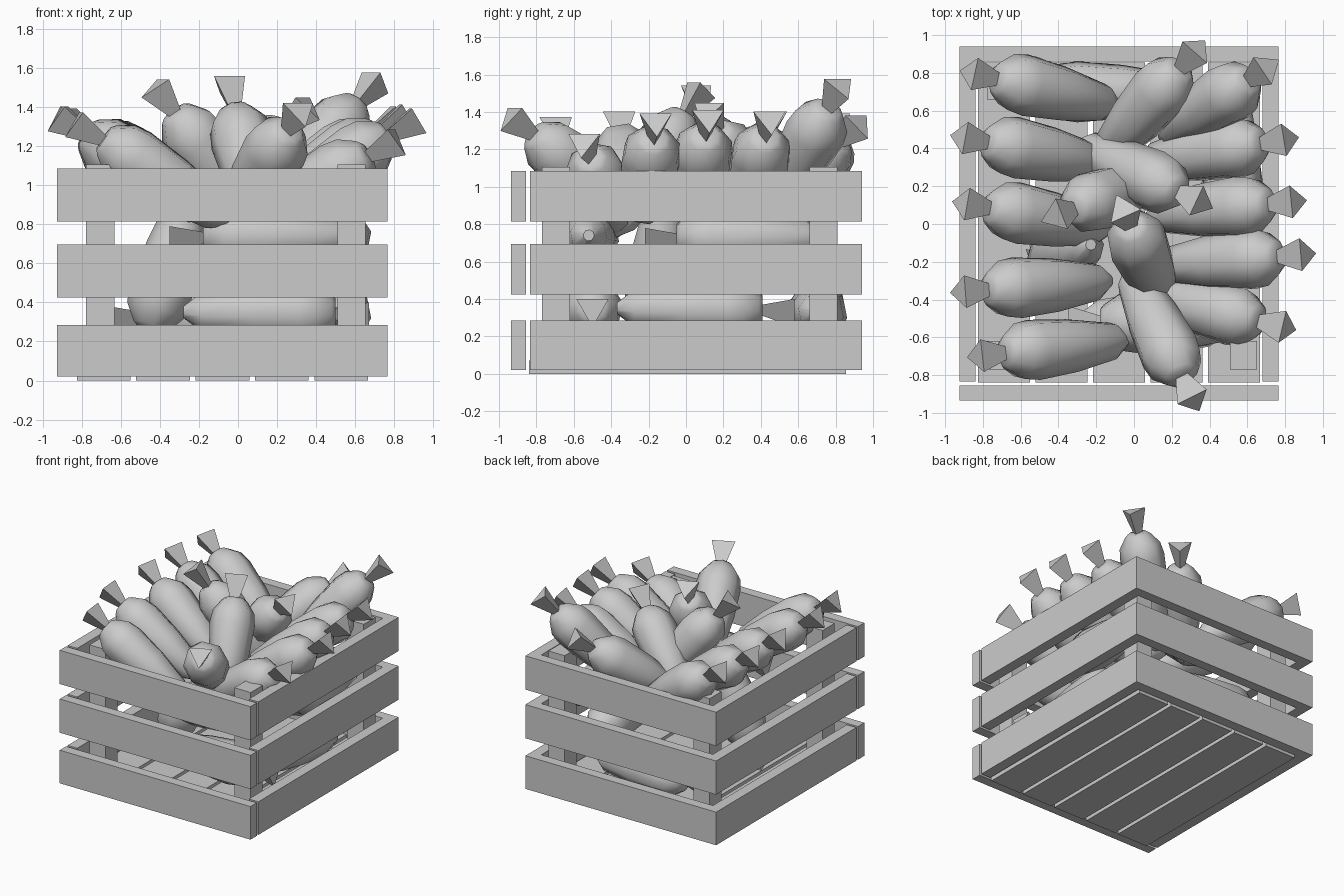
import bpy, bmesh, math
from mathutils import Vector

if "Cube" in bpy.data.objects:
    bpy.data.objects.remove(bpy.data.objects["Cube"])


def finish(name, bm, smooth=False):
    bmesh.ops.recalc_face_normals(bm, faces=bm.faces)
    me = bpy.data.meshes.new(name)
    bm.to_mesh(me)
    bm.free()
    ob = bpy.data.objects.new(name, me)
    bpy.context.collection.objects.link(ob)
    if smooth:
        bpy.ops.object.select_all(action='DESELECT')
        ob.select_set(True)
        bpy.context.view_layer.objects.active = ob
        bpy.ops.object.shade_smooth_by_angle(angle=math.radians(46))
    return ob


def box(name, x0, x1, y0, y1, z0, z1):
    bm = bmesh.new()
    bmesh.ops.create_cube(bm, size=1)
    for v in bm.verts:
        v.co = ((x0 + x1) / 2 + v.co.x * (x1 - x0),
                (y0 + y1) / 2 + v.co.y * (y1 - y0),
                (z0 + z1) / 2 + v.co.z * (z1 - z0))
    return finish(name, bm)


def lathe(name, start, axis, profile, sides, smooth):
    """Rings of (distance along axis, radius), capped at both ends."""
    axis = axis.normalized()
    u = axis.cross(Vector((0, 0, 1)))
    u = u.normalized() if u.length > 0.01 else Vector((1, 0, 0))
    w = u.cross(axis)
    bm = bmesh.new()
    rings = []
    for t, r in profile:
        angles = [2 * math.pi * (i + 0.25) / sides for i in range(sides)]
        rings.append([bm.verts.new(start + axis * t
                      + (u * math.cos(a) + w * math.sin(a)) * r) for a in angles])
    for a, b in zip(rings, rings[1:]):
        for i in range(sides):
            j = (i + 1) % sides
            bm.faces.new((a[i], a[j], b[j], b[i]))
    bm.faces.new(rings[0])
    bm.faces.new(rings[-1])
    return finish(name, bm, smooth)


BODY = [(0.17, 0.07), (0.19, 0.095), (0.27, 0.152), (0.36, 0.165),
        (0.6, 0.145), (0.86, 0.1), (0.95, 0.03)]
LEAF = [(0.0, 0.1), (0.2, 0.03)]


def carrot(name, end, direction):
    """end = outer end of the leaf stub, direction points to the root tip."""
    end, d = Vector(end), Vector(direction)
    lathe(name + "_root", end, d, BODY, 8, True)
    lathe(name + "_leaf", end, d, LEAF, 3, False)


def tilted(name, end, dx, dy, tilt):
    h = Vector((dx, dy, 0)).normalized() * math.cos(math.radians(tilt))
    carrot(name, end, (h.x, h.y, -math.sin(math.radians(tilt))))


# Crate walls: three rows of boards
for row, (z0, z1) in enumerate([(0.02, 0.285), (0.425, 0.695), (0.815, 1.085)]):
    box(f"front_board_{row}", -0.925, 0.765, -0.935, -0.855, z0, z1)
    box(f"back_board_{row}", -0.925, 0.765, 0.86, 0.94, z0, z1)
    box(f"left_board_{row}", -0.925, -0.84, -0.835, 0.86, z0, z1)
    box(f"right_board_{row}", 0.68, 0.765, -0.835, 0.86, z0, z1)

# Corner posts
for px in (-0.705, 0.58):
    for py in (-0.695, 0.735):
        box("corner_post", px - 0.072, px + 0.072, py - 0.075, py + 0.075, 0.02, 1.105)

# Floor slats
for i in range(5):
    x = -0.825 + i * 0.304
    box(f"floor_slat_{i}", x, x + 0.275, -0.84, 0.855, 0, 0.07)

# Left row of carrots: leaf end, horizontal heading, tilt
for i, c in enumerate([((-0.87, 0.80, 1.35), 0.77, -0.17, 33),
                       ((-0.92, 0.46, 1.36), 0.80, -0.15, 33),
                       ((-0.91, 0.11, 1.36), 0.80, -0.14, 33),
                       ((-0.92, -0.36, 1.36), 0.80, 0.06, 33),
                       ((-0.83, -0.70, 1.33), 0.80, 0.09, 33)]):
    tilted(f"left_carrot_{i}", *c)

# Right row
for i, c in enumerate([((0.71, 0.83, 1.54), -0.45, -0.30, 45),
                       ((0.82, 0.45, 1.36), -0.60, -0.10, 33),
                       ((0.86, 0.12, 1.37), -0.60, -0.06, 34),
                       ((0.91, -0.16, 1.35), -0.60, -0.05, 33),
                       ((0.81, -0.55, 1.24), -0.60, 0.14, 30)]):
    tilted(f"right_carrot_{i}", *c)

# Middle carrots
for i, c in enumerate([((0.34, 0.93, 1.34), -0.48, -0.55, 34),
                       ((0.32, -0.94, 1.38), -0.30, 0.60, 35),
                       ((-0.06, 0.08, 1.53), 0.40, -0.90, 56),
                       ((-0.42, 0.04, 1.51), 0.90, 0.35, 52),
                       ((0.36, 0.11, 1.41), -0.85, 0.40, 40)]):
    tilted(f"middle_carrot_{i}", *c)

# Carrots lying inside the crate
for i, (e, d) in enumerate([((0.67, -0.50, 0.35), (-1, 0, 0)),
                            ((0.52, 0.58, 0.35), (0, -1, 0)),
                            ((-0.35, -0.52, 0.74), (1, 0, 0)),
                            ((0.52, -0.22, 0.73), (0, 1, 0)),
                            ((-0.50, -0.20, 0.10), (0.3, 0.1, 1)),
                            ((-0.66, 0.70, 0.33), (1, 0, 0))]):
    carrot(f"inner_carrot_{i}", e, d)
